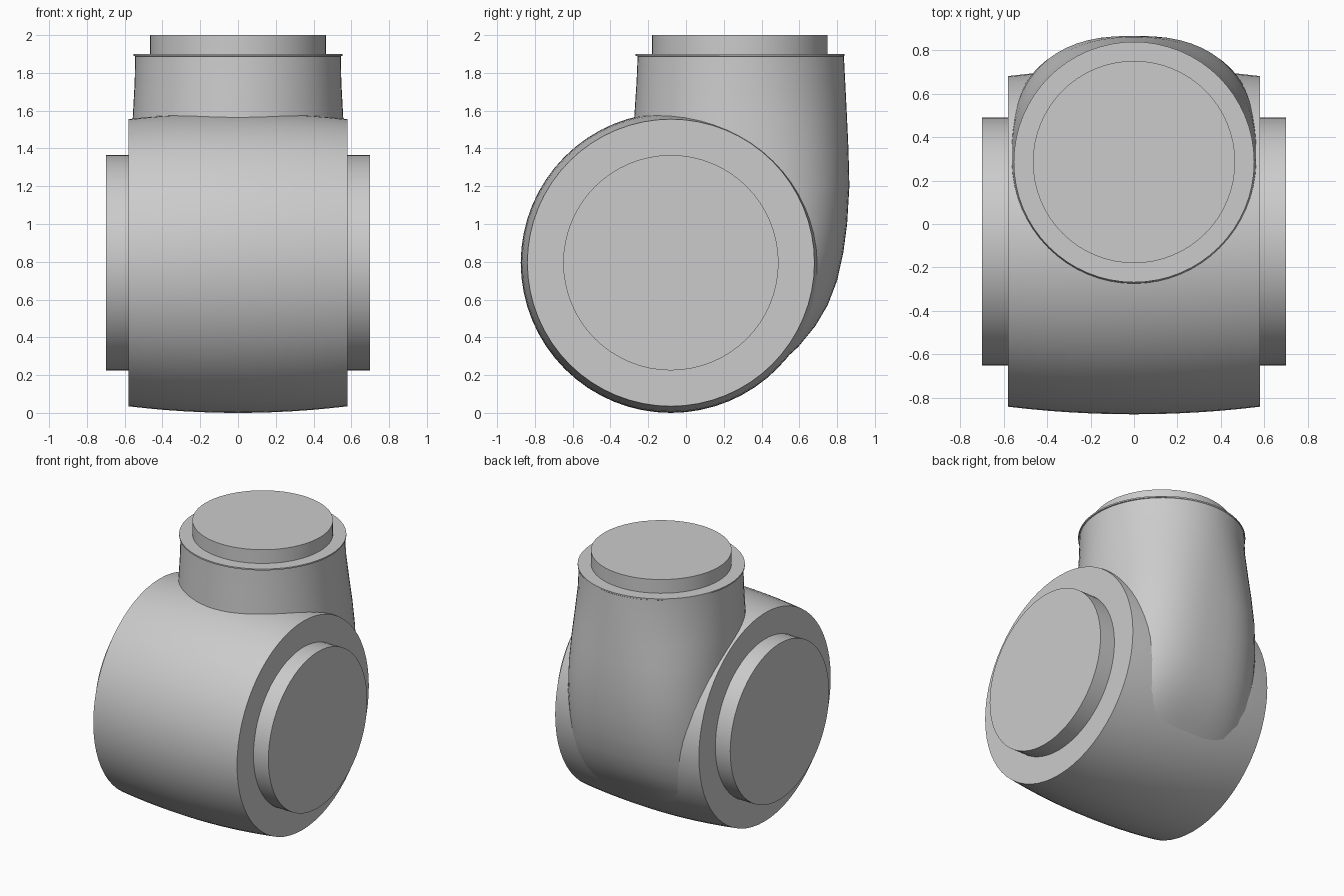
import bpy
import math

if "Cube" in bpy.data.objects:
    bpy.data.objects.remove(bpy.data.objects["Cube"], do_unlink=True)

SEGMENTS = 64
BARREL_Y, BARREL_Z = -0.08, 0.795
NECK_Y = 0.285

grey = bpy.data.materials.new("light_grey")
grey.use_nodes = True
grey.diffuse_color = (0.6, 0.6, 0.6, 1)
grey.node_tree.nodes["Principled BSDF"].inputs["Base Color"].default_value = (0.6, 0.6, 0.6, 1)


def loft(name, rings):
    """Skin equal-sized rings of points and close both ends."""
    n = len(rings[0])
    verts = [p for ring in rings for p in ring]
    faces = []
    for r in range(len(rings) - 1):
        for i in range(n):
            j = (i + 1) % n
            faces.append((r * n + i, r * n + j, (r + 1) * n + j, (r + 1) * n + i))
    faces.append(tuple(reversed(range(n))))
    faces.append(tuple(range(len(verts) - n, len(verts))))
    mesh = bpy.data.meshes.new(name)
    mesh.from_pydata(verts, [], faces)
    mesh.materials.append(grey)
    obj = bpy.data.objects.new(name, mesh)
    bpy.context.collection.objects.link(obj)
    bpy.ops.object.select_all(action="DESELECT")
    obj.select_set(True)
    bpy.context.view_layer.objects.active = obj
    bpy.ops.object.shade_smooth_by_angle(angle=math.radians(35))
    return obj


def angles():
    return [math.tau * i / SEGMENTS for i in range(SEGMENTS)]


def barrel_ring(x, r):
    return [(x, BARREL_Y + r * math.cos(a), BARREL_Z + r * math.sin(a)) for a in angles()]


def neck_ring(z, half_width, front, back, power):
    """Round front half, squarer back half that hugs the barrel."""
    ring = []
    for a in angles():
        c, s = math.cos(a), math.sin(a)
        if s > 0:
            e = 2 / power
            x = math.copysign(abs(c) ** e, c) * half_width
            y = NECK_Y + s ** e * (back - NECK_Y)
        else:
            x, y = c * half_width, NECK_Y + s * (NECK_Y - front)
        ring.append((x, y, z))
    return ring


# Slightly crowned barrel lying across the model
WIDTH = 0.58
loft("barrel", [barrel_ring(WIDTH * t / 6, 0.795 - 0.035 * (t / 6) ** 2)
                for t in range(-6, 7)])

# Round end plates on both sides
for side, label in ((1, "left"), (-1, "right")):
    xs = sorted((side * 0.5, side * 0.7))
    loft(label + "_end_plate", [barrel_ring(x, 0.57) for x in xs])

# Neck: height, half width, front, back, squareness of the back
SECTIONS = [
    (0.14, 0.45, -0.2, 0.36, 2.4),
    (0.24, 0.5, -0.2, 0.475, 2.5),
    (0.35, 0.54, -0.2, 0.595, 2.6),
    (0.46, 0.56, -0.2, 0.685, 2.6),
    (0.57, 0.57, -0.2, 0.75, 2.6),
    (0.7, 0.575, -0.2, 0.8, 2.6),
    (0.85, 0.575, -0.25, 0.833, 2.6),
    (1.0, 0.575, -0.27, 0.853, 2.6),
    (1.2, 0.57, -0.28, 0.865, 2.5),
    (1.4, 0.565, -0.28, 0.86, 2.3),
    (1.55, 0.558, -0.275, 0.853, 2.15),
    (1.75, 0.547, -0.262, 0.843, 2.0),
    (1.888, 0.545, -0.256, 0.836, 2.0),
    (1.89, 0.553, -0.268, 0.838, 2.0),
    (1.9, 0.553, -0.268, 0.838, 2.0),
]
loft("neck", [neck_ring(*s) for s in SECTIONS])

# Round cap on the neck
CAP = 0.465
loft("neck_cap", [neck_ring(z, CAP, NECK_Y - CAP, NECK_Y + CAP, 2) for z in (1.8, 2.0)])
